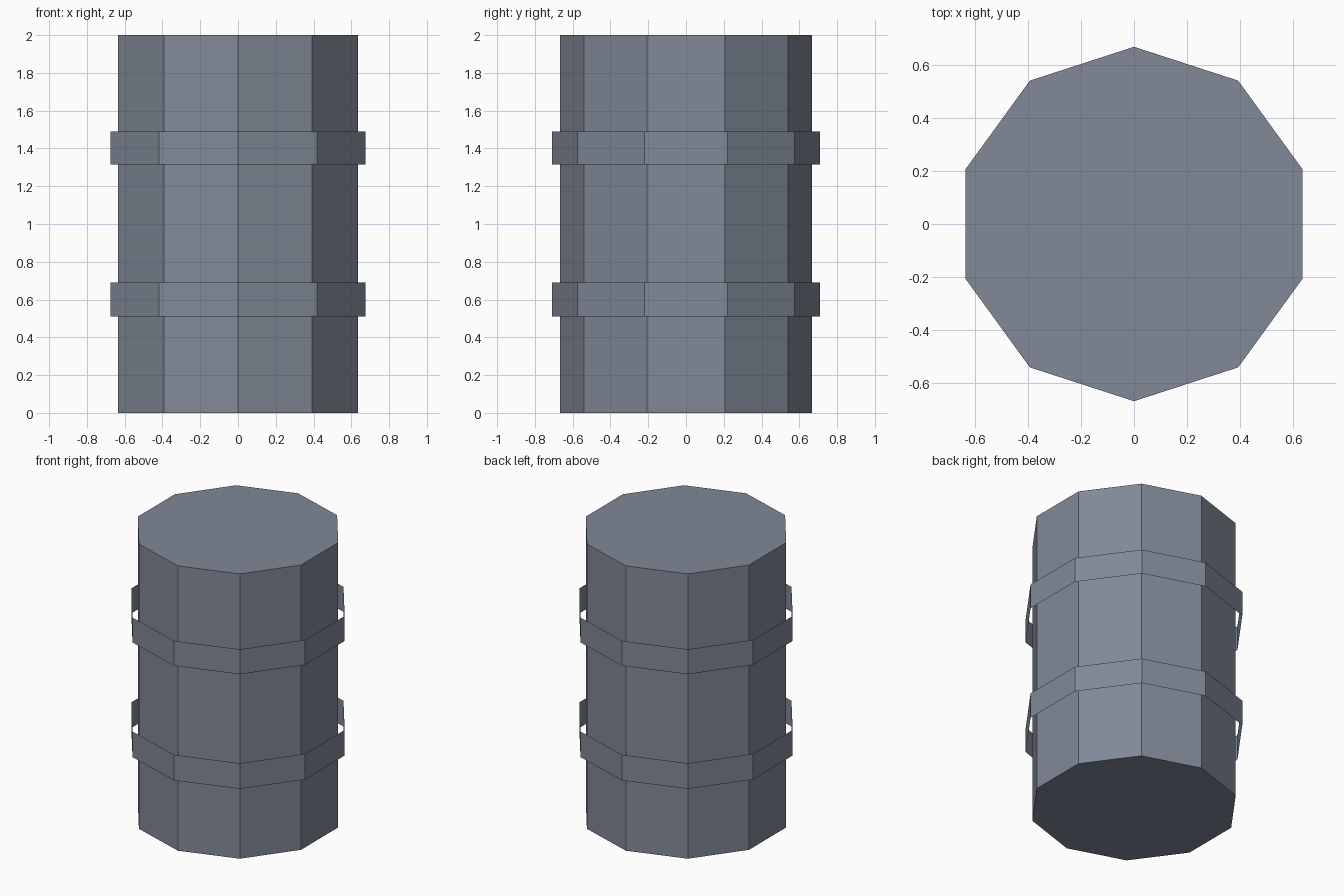
import bpy

cube = bpy.data.objects.get("Cube")
if cube:
    bpy.data.objects.remove(cube, do_unlink=True)

SIDES = 10


def make_material(name, colour):
    mat = bpy.data.materials.new(name)
    mat.use_nodes = True
    mat.diffuse_color = colour
    mat.node_tree.nodes["Principled BSDF"].inputs["Base Color"].default_value = colour
    return mat


steel = make_material("blue grey steel", (0.22, 0.25, 0.31, 1))


def make_drum(name, radius, bottom, top, caps):
    """Ten-sided upright drum with a corner facing front and back."""
    bpy.ops.mesh.primitive_cylinder_add(
        vertices=SIDES, radius=radius, depth=top - bottom,
        end_fill_type=caps, location=(0, 0, (bottom + top) / 2))
    obj = bpy.context.object
    obj.name = name
    obj.data.materials.append(steel)
    return obj


# Closed barrel body
make_drum("barrel_body", 0.667, 0, 2, 'NGON')

# Thin open hoops standing clear of the body
for name, bottom, top in (("lower_hoop", 0.51, 0.69), ("upper_hoop", 1.315, 1.49)):
    make_drum(name, 0.71, bottom, top, 'NOTHING')
